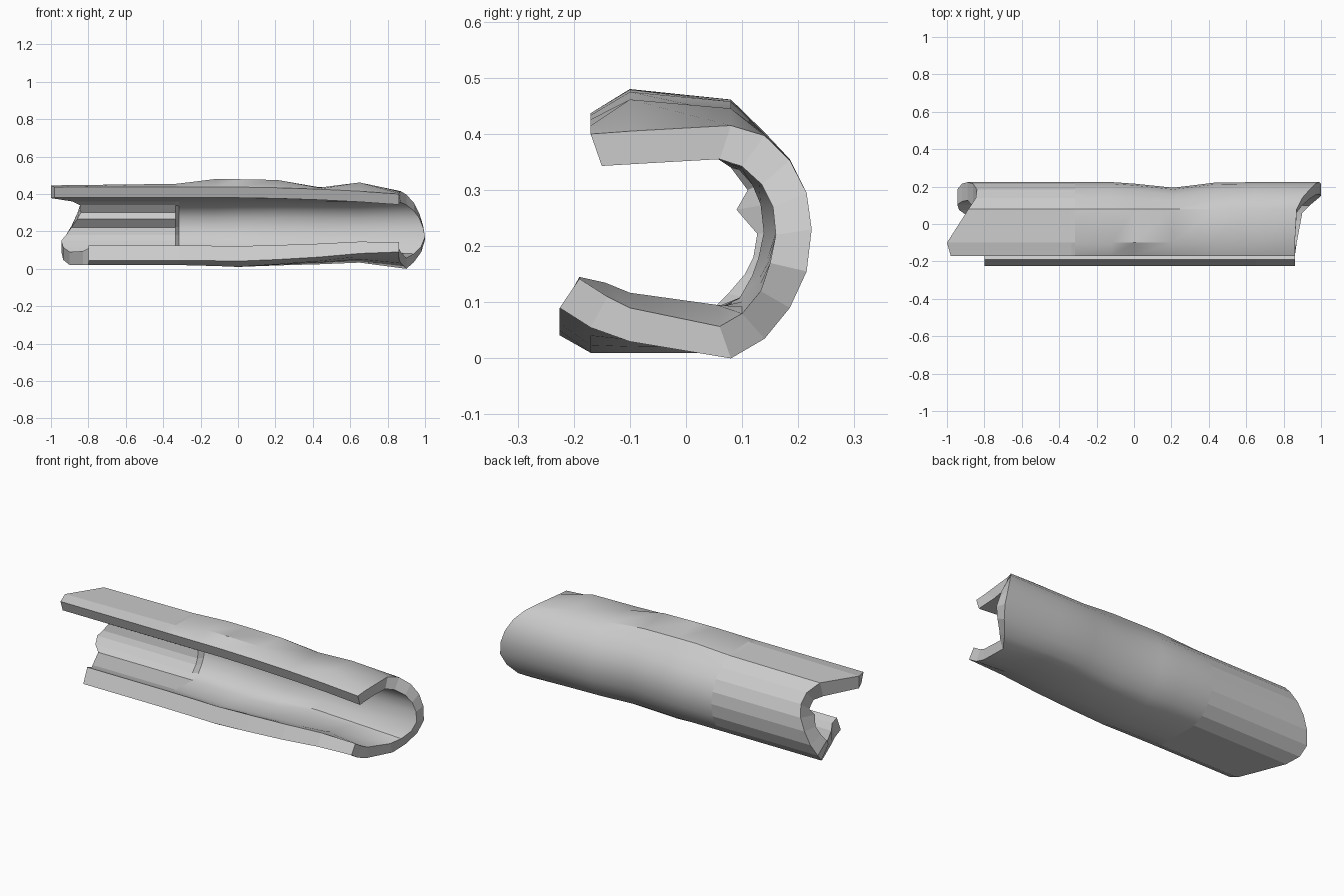
import bpy, bmesh, math

# C-shaped sections (y, z), listed from the upper lip round the back to the lower lip
LEFT_OUT = [(-.17, .437), (-.10, .446), (.08, .446), (.14, .403), (.185, .355), (.215, .295), (.224, .23),
            (.215, .158), (.185, .095), (.14, .048), (.08, .02), (-.10, .02), (-.17, .02), (-.225, .045)]
LEFT_IN = [(-.15, .38), (-.10, .378), (.05, .36), (.10, .335), (.13, .31), (.15, .275), (.158, .225),
           (.145, .18), (.13, .15), (.10, .11), (.05, .09), (-.10, .095), (-.15, .11), (-.19, .125)]
RIGHT_OUT = [(-.17, .40), (-.10, .405), (.08, .415), (.14, .397), (.185, .353), (.215, .295), (.224, .23),
             (.215, .155), (.185, .09), (.14, .035), (.08, .0), (-.10, .03), (-.17, .055), (-.225, .09)]
RIGHT_IN = [(-.15, .343), (-.03, .35), (.06, .355), (.10, .342), (.135, .31), (.155, .27), (.16, .22),
            (.15, .17), (.133, .12), (.10, .08), (.06, .057), (-.10, .09), (-.14, .11), (-.19, .142)]
# Thicker inner wall with a rib, used on the left part only
RIB = {3: (.08, .34), 4: (.11, .30), 5: (.09, .265), 6: (.127, .222), 7: (.12, .18), 8: (.105, .15), 9: (.075, .115)}

# Shaped ends: x of every section point
END_L = [-.98, -1.0, -.885, -.845, -.84, -.86, -.89, -.92, -.945, -.935, -.90, -.83, -.80, -.80]
END_R = [.86, .86, .87, .90, .94, .97, .99, 1.0, .98, .94, .90, .87, .86, .86]
TOP_W = {1: 1, 2: .45}
BOT_W = {10: 1, 11: 1, 12: 1, 13: .4}

# x, blend to right section, top bulge, bottom bulge, pinch of the back, ribbed
STATIONS = [(END_L, 0, 0, 0, 0, True), (-.335, 0, .008, 0, 0, True), (-.315, 0, .01, 0, 0, False),
            (-.12, 0, .034, -.005, 0, False), (0, 0, .033, -.01, .008, False),
            (.21, .1, .033, 0, .03, False), (.43, .3, .0, .01, .003, False),
            (.65, .6, .04, .025, 0, False), (END_R, 1, 0, 0, 0, False)]


def section(bm, st):
    xs, t, top, bot, pinch, ribbed = st
    ring = []
    for a, b, outer in ((LEFT_OUT, RIGHT_OUT, True), (LEFT_IN, RIGHT_IN, False)):
        row = []
        for i, (p, q) in enumerate(zip(a, b)):
            y = p[0] + (q[0] - p[0]) * t
            z = p[1] + (q[1] - p[1]) * t
            if ribbed and not outer:
                y, z = RIB.get(i, (y, z))
            if outer:
                z += top * TOP_W.get(i, 0)
            z += bot * BOT_W.get(i, 0)
            y -= pinch * max(0, min(1, (y - .08) / .12))
            x = xs[i] if isinstance(xs, list) else xs
            row.append(bm.verts.new((x, y, z)))
        ring += row if outer else row[::-1]
    return ring


# Channel shell: loft the closed C section along x
bm = bmesh.new()
rings = [section(bm, s) for s in STATIONS]
n = len(rings[0])
for k, (a, b) in enumerate(zip(rings, rings[1:])):
    for i in range(n):
        j = (i + 1) % n
        f = bm.faces.new((a[i], a[j], b[j], b[i]))
        f.smooth = k > 1 and i not in (13, 27)
# End faces between outer and inner walls
for r in (rings[0], rings[-1]):
    for i in range(13):
        bm.faces.new((r[i], r[i + 1], r[n - 2 - i], r[n - 1 - i]))
bmesh.ops.recalc_face_normals(bm, faces=bm.faces)
for e in bm.edges:
    if len(e.link_faces) == 2 and e.calc_face_angle() > math.radians(35):
        e.smooth = False
mesh = bpy.data.meshes.new("channel_shell")
bm.to_mesh(mesh)
bm.free()
obj = bpy.data.objects.new("channel_shell", mesh)
bpy.context.collection.objects.link(obj)
